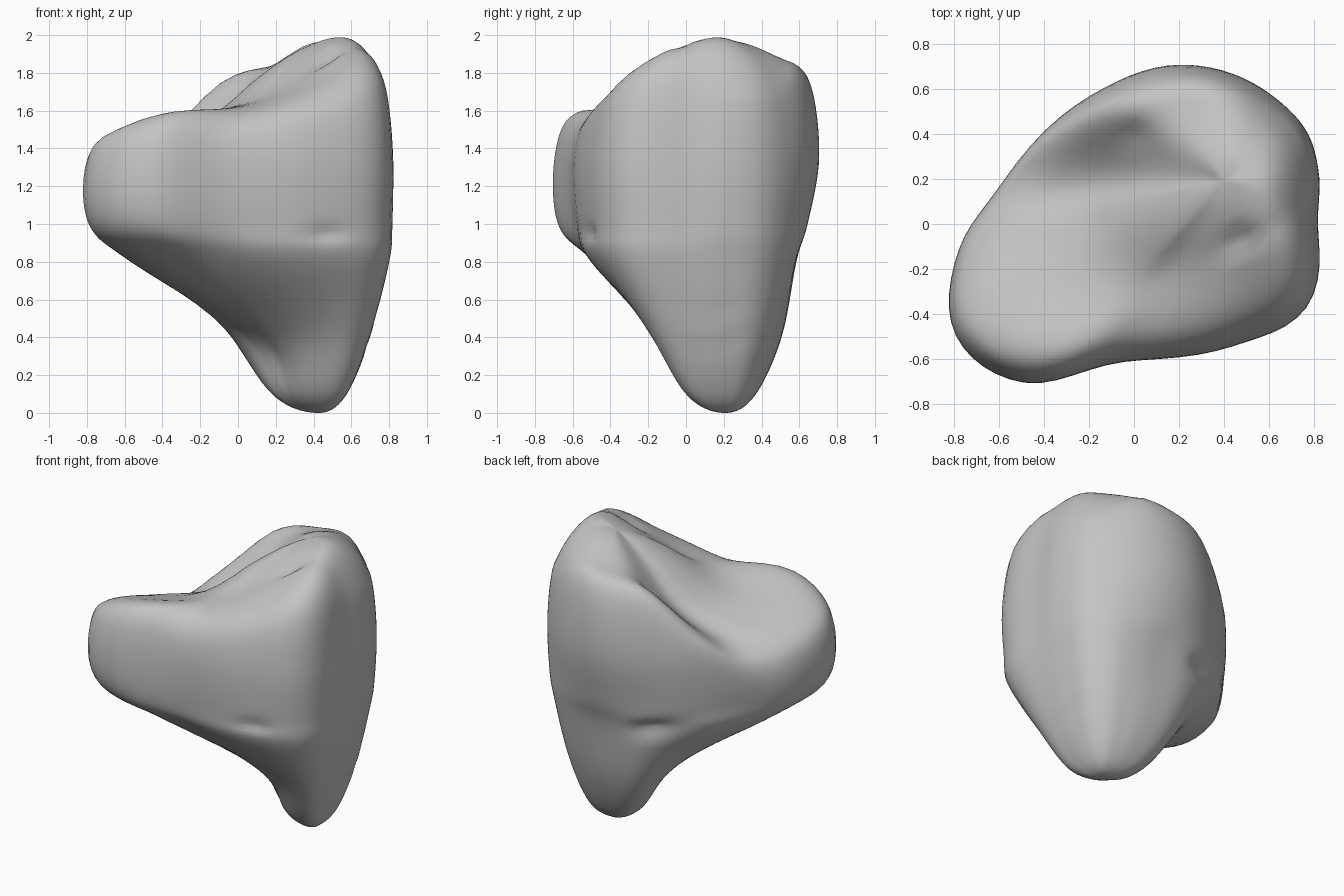
import bpy, bmesh, math
from mathutils import Vector

cube = bpy.data.objects.get("Cube")
if cube:
    bpy.data.objects.remove(cube, do_unlink=True)

CENTRE = Vector((0.43, 0.21, 0.0))   # vertical axis through chin and crown
APEX = 1.98
STEPS_AROUND, STEPS_UP = 6, 7

# Guide profiles around the axis:
# angle, low, jaw, cheek and full radius, shoulder height, upper height
GUIDES = [
    (0, 0.26, 0.35, 0.38, 0.39, 1.73, 1.97),
    (30, 0.26, 0.35, 0.38, 0.39, 1.73, 1.94),
    (60, 0.26, 0.35, 0.38, 0.4, 1.73, 1.92),
    (90, 0.27, 0.36, 0.41, 0.46, 1.78, 1.91),
    (120, 0.34, 0.43, 0.5, 0.57, 1.77, 1.87),
    (150, 0.48, 0.64, 0.68, 0.72, 1.73, 1.8),
    (180, 0.45, 0.89, 0.97, 0.99, 1.37, 1.54),
    (195, 0.39, 1.03, 1.22, 1.24, 1.39, 1.52),
    (210, 0.35, 1.09, 1.38, 1.39, 1.5, 1.55),
    (225, 0.34, 0.97, 1.26, 1.28, 1.59, 1.62),
    (240, 0.34, 0.81, 0.92, 0.94, 1.57, 1.7),
    (270, 0.37, 0.69, 0.74, 0.75, 1.65, 1.82),
    (300, 0.42, 0.63, 0.66, 0.67, 1.75, 1.93),
    (330, 0.31, 0.42, 0.44, 0.44, 1.76, 1.98),
]

# Dents: centre, direction, half length, half width, depth
DENTS = [
    ((0.42, -0.1, 1.88), (0.36, 0.18, 0.1), 0.17, 0.04, 0.05),    # ear crease
    ((-0.07, 0.32, 1.73), (0.2, 0.2, 0.1), 0.13, 0.06, 0.05),     # ear crease
    ((0.45, -0.5, 0.95), (1, 0, 0), 0.1, 0.04, 0.03),             # jaw dimple
    ((-0.15, 0.5, 0.86), (-0.7, -0.6, 0.3), 0.22, 0.06, 0.05),    # jaw hollow
    ((0.67, 0.2, 0.38), (0, 1, 0.1), 0.15, 0.03, 0.012),          # nape ripple
    ((0.72, 0.2, 0.54), (0, 1, 0.1), 0.15, 0.03, 0.012),          # nape ripple
]


def spline(p, t):
    """Smooth curve through p[1] and p[2] with p[0] and p[3] as neighbours."""
    return tuple(
        0.5 * (2 * b + (c - a) * t + (2 * a - 5 * b + 4 * c - d) * t ** 2
               + (3 * b - a - 3 * c + d) * t ** 3)
        for a, b, c, d in zip(*p))


def guide(i):
    turns, k = divmod(i, len(GUIDES))
    g = GUIDES[k]
    return (g[0] + 360 * turns,) + g[1:]


def meridian(low, jaw, cheek, full, shoulder, upper):
    """Radius and height points from chin to crown."""
    brow = min(1.37, shoulder - 0.13)
    pts = [(0, 0), (low * 0.52, 0.09), (low, 0.4), (jaw, 0.8),
           (cheek, 1.0), (full, brow), (full * 0.88, shoulder),
           (full * 0.5, upper), (0, APEX)]
    pts = [(-pts[1][0], pts[1][1])] + pts + [(-pts[-2][0], pts[-2][1])]
    curve = [spline(pts[i:i + 4], s / STEPS_UP)
             for i in range(len(pts) - 3) for s in range(STEPS_UP)]
    return curve[1:]


def soften(bm, verts, times):
    for _ in range(times):
        bmesh.ops.smooth_vert(bm, verts=verts, factor=0.5,
                              use_axis_x=True, use_axis_y=True, use_axis_z=True)


# Body skin: smooth loft of the guide profiles
bm = bmesh.new()
chin = bm.verts.new(CENTRE)
crown = bm.verts.new(CENTRE + Vector((0, 0, APEX)))
columns = []
for i in range(len(GUIDES)):
    for s in range(STEPS_AROUND):
        angle, *shape = spline([guide(i + k) for k in (-1, 0, 1, 2)],
                               s / STEPS_AROUND)
        a = math.radians(angle)
        columns.append([
            bm.verts.new(CENTRE + Vector((r * math.cos(a), r * math.sin(a), z)))
            for r, z in meridian(*shape)])

for left, right in zip(columns, columns[1:] + columns[:1]):
    bm.faces.new((chin, right[0], left[0]))
    bm.faces.new((crown, left[-1], right[-1]))
    for j in range(len(left) - 1):
        bm.faces.new((left[j], right[j], right[j + 1], left[j + 1]))

# Soften the loft, most of all on the crown, then press in the creases
soften(bm, bm.verts, 2)
soften(bm, [v for v in bm.verts
            if v.co.z > 1.6 and (v.co - CENTRE).xy.length < 0.35], 12)
bmesh.ops.recalc_face_normals(bm, faces=bm.faces)
bm.normal_update()
for centre, direction, length, width, depth in DENTS:
    axis = Vector(direction).normalized()
    for v in bm.verts:
        offset = v.co - Vector(centre)
        along = offset.dot(axis)
        across = (offset - axis * along).length
        fall = math.exp(-(along / length) ** 2 - (across / width) ** 2)
        v.co -= v.normal * depth * fall

# Rest the lowest point on the ground
floor = min(v.co.z for v in bm.verts)
for v in bm.verts:
    v.co.z -= floor

mesh = bpy.data.meshes.new("head_form")
bm.to_mesh(mesh)
bm.free()
head = bpy.data.objects.new("head_form", mesh)
bpy.context.collection.objects.link(head)

# Plain grey clay
clay = bpy.data.materials.new("grey_clay")
clay.use_nodes = True
GREY = (0.55, 0.55, 0.55, 1)
clay.diffuse_color = GREY
clay.node_tree.nodes["Principled BSDF"].inputs["Base Color"].default_value = GREY
mesh.materials.append(clay)
mesh.polygons.foreach_set("use_smooth", [True] * len(mesh.polygons))
